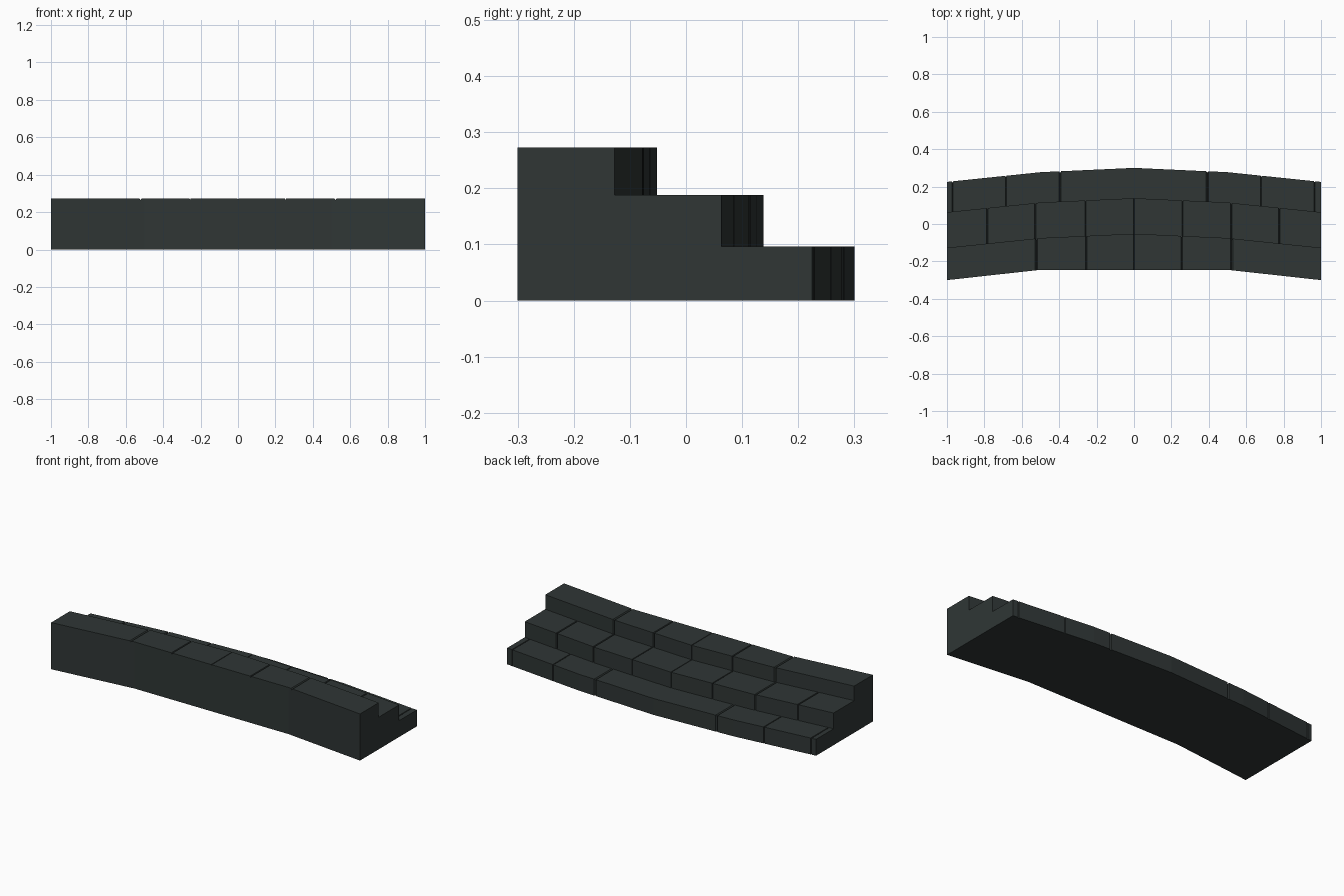
import bpy
import bmesh

if "Cube" in bpy.data.objects:
    bpy.data.objects.remove(bpy.data.objects["Cube"])

# Stone colour
stone = bpy.data.materials.new("dark slate stone")
stone.diffuse_color = (0.029, 0.037, 0.036, 1.0)
stone.use_nodes = True
stone.node_tree.nodes["Principled BSDF"].inputs["Base Color"].default_value = stone.diffuse_color

# Plan curves (|x|, y), tread heights and tread back-edge offsets, lowest step first
BACK = [(0, 0.30), (0.5, 0.277), (1, 0.225)]
FRONT = [(0, -0.245), (0.5, -0.245), (1, -0.30)]
HEIGHTS = [0.096, 0.188, 0.273]
OFFSETS = [0.0, -0.162, -0.352]
DEPTH = 0.008

# Mortar joints per step: x -> half width
JOINTS = [
    {-0.97: 0.003, -0.685: 0.003, -0.395: 0.006, 0.392: 0.006, 0.68: 0.003, 0.965: 0.003},
    {-0.785: 0.004, -0.528: 0.005, -0.26: 0.003, 0.0: 0.002, 0.26: 0.003, 0.52: 0.004, 0.777: 0.004},
    {-0.522: 0.006, -0.256: 0.004, 0.0: 0.002, 0.254: 0.004, 0.522: 0.006},
]


def curve_y(curve, x):
    x = abs(x)
    for (x0, y0), (x1, y1) in zip(curve, curve[1:]):
        if x <= x1:
            return y0 + (y1 - y0) * (x - x0) / (x1 - x0)
    return curve[-1][1]


def groove(step, x):
    """V-groove depth of a step at position x."""
    return max([DEPTH * max(0, 1 - abs(x - j) / w) for j, w in JOINTS[step].items()])


def section(x):
    """Stepped cross-section at x, cut back wherever a joint passes."""
    g = [groove(i, x) for i in range(3)]
    yb = curve_y(BACK, x)
    yf = curve_y(FRONT, x)
    pts = [(yf, 0), (yf, HEIGHTS[2] - g[2])]
    for i in (2, 1, 0):
        y = yb + OFFSETS[i] - g[i]
        low = HEIGHTS[i - 1] - g[i - 1] if i else 0
        pts += [(y, HEIGHTS[i] - g[i]), (y, low)]
    return [(x, y, z) for y, z in pts]


# Section stations: ends, bends and the edges and centre of each joint
stations = {-1.0, -0.5, 0.0, 0.5, 1.0}
for joints in JOINTS:
    for j, w in joints.items():
        stations |= {round(j - w, 4), j, round(j + w, 4)}

# Loft the curved stair block
bm = bmesh.new()
rings = [[bm.verts.new(p) for p in section(x)] for x in sorted(stations)]
for a, b in zip(rings, rings[1:]):
    for k in range(len(a)):
        n = (k + 1) % len(a)
        bm.faces.new((a[k], a[n], b[n], b[k]))
bm.faces.new(rings[0])
bm.faces.new(rings[-1])
bmesh.ops.recalc_face_normals(bm, faces=bm.faces[:])

mesh = bpy.data.meshes.new("curved_stone_steps")
bm.to_mesh(mesh)
bm.free()
mesh.materials.append(stone)
bpy.context.collection.objects.link(bpy.data.objects.new("curved_stone_steps", mesh))
